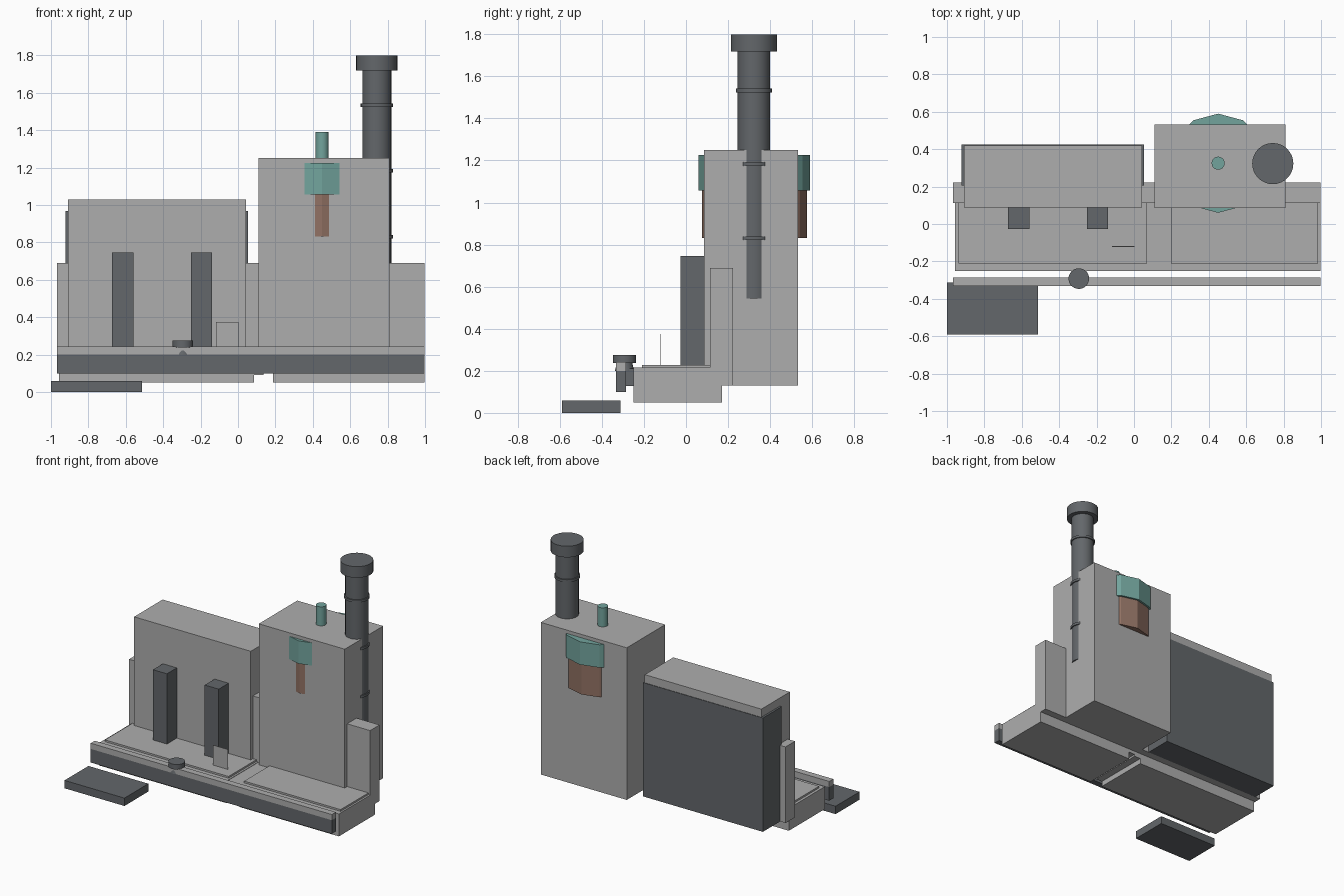
import bpy, bmesh
from mathutils import Matrix

if "Cube" in bpy.data.objects:
    bpy.data.objects.remove(bpy.data.objects["Cube"])


def colour(name, rgb):
    m = bpy.data.materials.new(name)
    m.diffuse_color = (*rgb, 1)
    m.use_nodes = True
    m.node_tree.nodes["Principled BSDF"].inputs["Base Color"].default_value = m.diffuse_color
    return m


GREY = colour("light grey", (0.42, 0.42, 0.42))
DARK = colour("dark grey", (0.125, 0.135, 0.145))
TEAL = colour("teal", (0.17, 0.37, 0.335))
BROWN = colour("brown", (0.28, 0.165, 0.125))


def finish(name, bm, mat):
    me = bpy.data.meshes.new(name)
    bm.to_mesh(me)
    bm.free()
    me.materials.append(mat)
    ob = bpy.data.objects.new(name, me)
    bpy.context.collection.objects.link(ob)
    return ob


def box(name, x, y, z, mat):
    """Box given by its (low, high) range on each axis."""
    bm = bmesh.new()
    bmesh.ops.create_cube(bm, size=1)
    for v in bm.verts:
        v.co = [(r[0] + r[1]) / 2 + c * (r[1] - r[0]) for r, c in zip((x, y, z), v.co)]
    return finish(name, bm, mat)


def cylinder(name, x, y, z, r, mat, sides=32, r_top=None):
    """Upright cylinder over the height range z, flat or smooth by side count."""
    bm = bmesh.new()
    bmesh.ops.create_cone(bm, cap_ends=True, segments=sides, radius1=r,
                          radius2=r if r_top is None else r_top, depth=z[1] - z[0],
                          matrix=Matrix.Translation((x, y, (z[0] + z[1]) / 2)))
    if sides > 12:
        for f in bm.faces:
            f.smooth = abs(f.normal.z) < 0.9
        for e in bm.edges:
            e.smooth = all(f.smooth for f in e.link_faces)
    return finish(name, bm, mat)


# Tower with two twelve-sided drums showing through front and back
box("tower", (0.11, 0.81), (0.085, 0.532), (0.13, 1.25), GREY)
CX, CY = 0.45, 0.325
cylinder("upper_drum", CX, CY, (1.057, 1.225), 0.265, TEAL, 12)
cylinder("lower_drum", CX, CY, (0.832, 1.057), 0.25, BROWN, 12)
cylinder("roof_vent", CX, CY, (1.24, 1.39), 0.035, TEAL, 24)

# Chimney runs down inside the tower wall and carries three rings
SX, SY = 0.742, 0.323
cylinder("chimney", SX, SY, (0.545, 1.73), 0.0775, DARK)
cylinder("chimney_cap", SX, SY, (1.718, 1.80), 0.11, DARK)
for z in (0.83, 1.183, 1.533):
    cylinder("chimney_ring", SX, SY, (z - 0.009, z + 0.009), 0.086, DARK)

# Left block with dark cladding behind
box("left_block", (-0.908, 0.042), (0.088, 0.42), (0.135, 1.028), GREY)
box("rear_cladding", (-0.923, 0.053), (0.205, 0.424), (0.13, 0.968), DARK)

# Long wall behind the base
box("long_wall", (-0.967, 0.997), (0.113, 0.223), (0.13, 0.69), GREY)

# Base in two halves, joined by a stepped bridge
box("base_left", (-0.957, 0.085), (-0.25, 0.17), (0.05, 0.215), GREY)
box("base_right", (0.187, 0.997), (-0.25, 0.17), (0.05, 0.215), GREY)
box("base_bridge", (0.085, 0.187), (-0.25, 0.17), (0.105, 0.212), GREY)
box("bridge_step", (0.085, 0.137), (-0.25, 0.17), (0.09, 0.105), GREY)
box("floor_panel_left", (-0.937, 0.07), (-0.21, 0.115), (0.21, 0.228), GREY)
box("floor_panel_right", (0.197, 0.983), (-0.21, 0.115), (0.21, 0.228), GREY)

# Standing pillars and a thin plate on the floor
for x in (-0.617, -0.195):
    box("pillar", (x - 0.057, x + 0.057), (-0.027, 0.09), (0.225, 0.745), DARK)
box("thin_plate", (-0.118, 0.003), (-0.122, -0.118), (0.22, 0.375), GREY)

# Front rail, dark below and light on top
box("rail", (-0.967, 0.997), (-0.332, -0.285), (0.1, 0.2), DARK)
box("rail_cap", (-0.967, 0.997), (-0.332, -0.285), (0.2, 0.242), GREY)

# Knob and its bracket behind the rail
KX, KY = -0.295, -0.292
box("knob_bracket", (KX - 0.04, KX + 0.04), (KY, -0.25), (0.127, 0.21), DARK)
cylinder("knob_stem", KX, KY, (0.2, 0.242), 0.046, DARK, 32, 0.035)
cylinder("knob_head", KX, KY, (0.238, 0.275), 0.055, DARK)

# Loose step in front
box("front_step", (-1.0, -0.512), (-0.59, -0.312), (0.0, 0.058), DARK)
